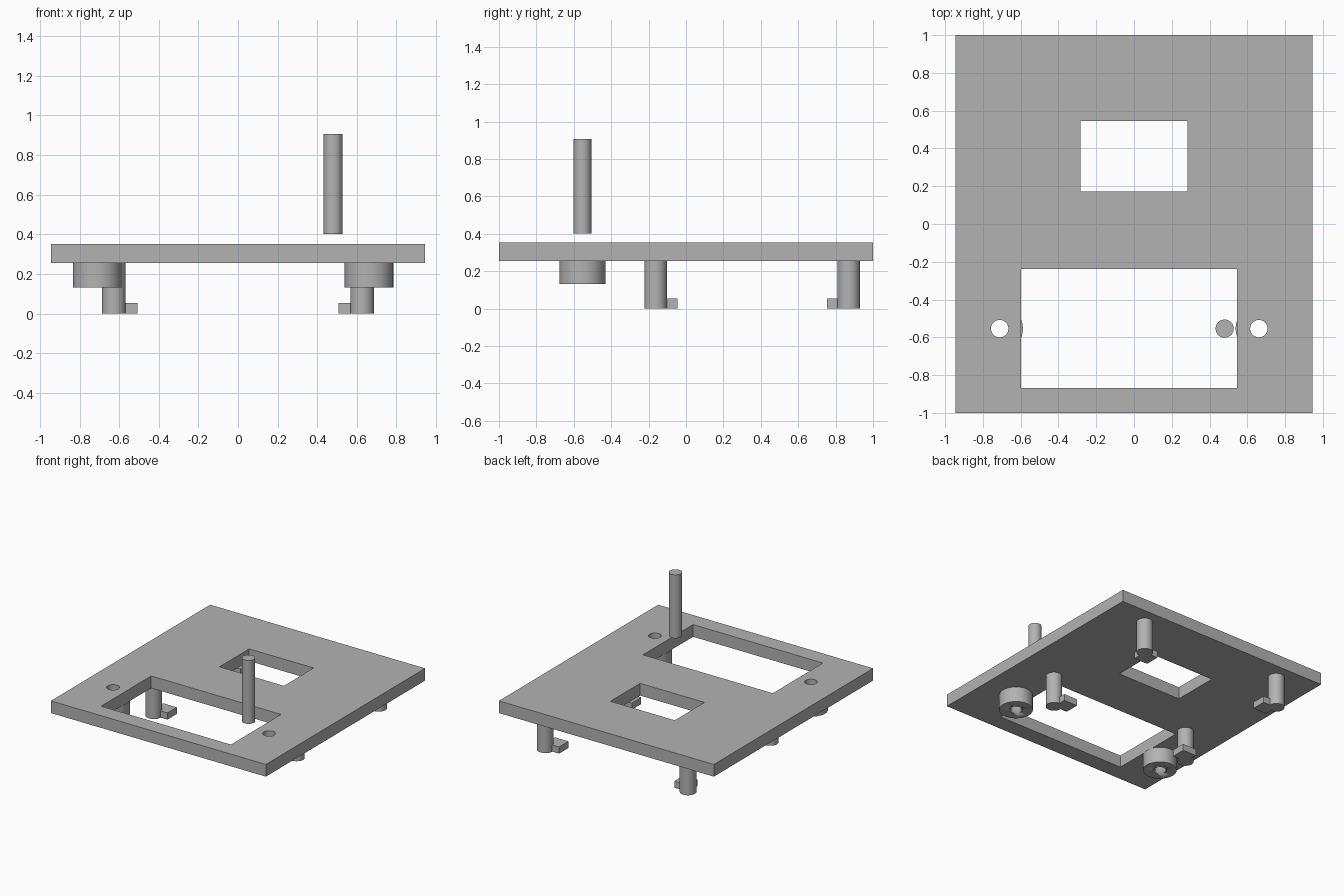
import bpy
import math

cube = bpy.data.objects.get("Cube")
if cube:
    bpy.data.objects.remove(cube, do_unlink=True)

grey = bpy.data.materials.new("plain grey")
grey.use_nodes = True
COLOUR = (0.45, 0.45, 0.45, 1)
grey.diffuse_color = COLOUR
grey.node_tree.nodes["Principled BSDF"].inputs["Base Color"].default_value = COLOUR


def box(name, x0, x1, y0, y1, z0, z1):
    bpy.ops.mesh.primitive_cube_add(
        size=1, location=((x0 + x1) / 2, (y0 + y1) / 2, (z0 + z1) / 2))
    ob = bpy.context.object
    ob.name = name
    ob.scale = (abs(x1 - x0), abs(y1 - y0), abs(z1 - z0))
    bpy.ops.object.transform_apply(location=False, rotation=False, scale=True)
    ob.data.materials.append(grey)
    return ob


def cylinder(name, x, y, radius, z0, z1):
    bpy.ops.mesh.primitive_cylinder_add(
        vertices=48, radius=radius, depth=z1 - z0, location=(x, y, (z0 + z1) / 2))
    ob = bpy.context.object
    ob.name = name
    ob.data.materials.append(grey)
    bpy.ops.object.shade_smooth_by_angle(angle=math.radians(30))
    return ob


def cut(target, cutter):
    mod = target.modifiers.new("cut", "BOOLEAN")
    mod.operation = "DIFFERENCE"
    mod.solver = "EXACT"
    mod.object = cutter
    bpy.context.view_layer.objects.active = target
    bpy.ops.object.modifier_apply(modifier=mod.name)


BOTTOM, TOP = 0.255, 0.352

# Panel with two rectangular windows
panel = box("panel", -0.945, 0.945, -1, 1, BOTTOM, TOP)
cutters = [box("large_window_cutter", -0.597, 0.545, -0.867, -0.238, 0.1, 0.5),
           box("small_window_cutter", -0.283, 0.283, 0.172, 0.545, 0.1, 0.5)]
for cutter in cutters:
    cut(panel, cutter)

# Round bosses under the panel, drilled right through
for side, x in (("right", -0.711), ("left", 0.661)):
    boss = cylinder(side + "_boss", x, -0.554, 0.123, 0.132, BOTTOM)
    drill = cylinder(side + "_drill_cutter", x, -0.554, 0.046, 0, 0.5)
    cut(boss, drill)
    cut(panel, drill)
    cutters.append(drill)

for cutter in cutters:
    bpy.data.objects.remove(cutter, do_unlink=True)

# Four legs, each with a square foot tab pointing inward
for side, sx in (("right", -1), ("left", 1)):
    for end, y, inward in (("front", -0.162, 1), ("back", 0.87, -1)):
        x = sx * 0.627
        cylinder(f"{end}_{side}_leg", x, y, 0.06, 0, BOTTOM)
        box(f"{end}_{side}_foot_tab", x, x - sx * 0.12, y, y + inward * 0.117, 0, 0.053)

# Loose pin above the large window
cylinder("pin", 0.48, -0.554, 0.048, 0.402, 0.906)
